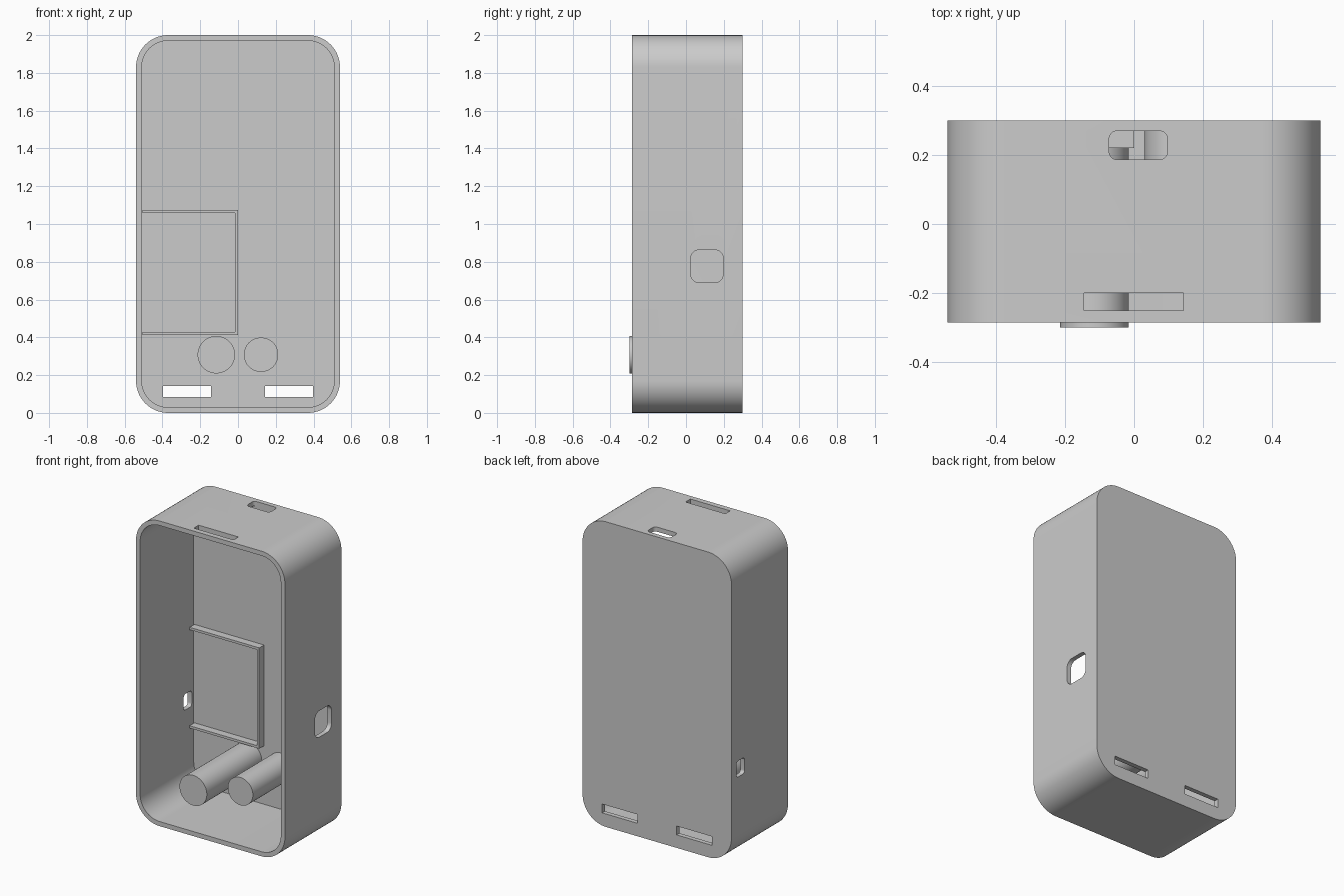
import bpy, bmesh
from math import sin, cos, pi, radians
from mathutils import Vector

if "Cube" in bpy.data.objects:
    bpy.data.objects.remove(bpy.data.objects["Cube"])


def prism(name, axis, u, v, d, r=0.0, seg=8):
    """Rounded rectangle u x v, extruded over range d along the given axis."""
    place = {"X": lambda a, b, c: (c, a, b),
             "Y": lambda a, b, c: (a, c, b),
             "Z": lambda a, b, c: (a, b, c)}[axis]
    corners = [(u[1], v[1], 1, 1), (u[0], v[1], -1, 1), (u[0], v[0], -1, -1), (u[1], v[0], 1, -1)]
    pts = []
    for k, (cu, cv, su, sv) in enumerate(corners):
        for i in range(seg + 1 if r else 1):
            t = pi / 2 * (k + i / seg)
            pts.append((cu + r * (cos(t) - su), cv + r * (sin(t) - sv)))
    bm = bmesh.new()
    face = bm.faces.new([bm.verts.new(place(a, b, d[0])) for a, b in pts])
    ext = bmesh.ops.extrude_face_region(bm, geom=[face])
    move = Vector(place(0, 0, d[1] - d[0]))
    bmesh.ops.translate(bm, vec=move, verts=[g for g in ext["geom"] if isinstance(g, bmesh.types.BMVert)])
    bmesh.ops.recalc_face_normals(bm, faces=bm.faces)
    mesh = bpy.data.meshes.new(name)
    bm.to_mesh(mesh)
    bm.free()
    obj = bpy.data.objects.new(name, mesh)
    bpy.context.collection.objects.link(obj)
    return obj


def smooth(obj):
    bpy.ops.object.select_all(action="DESELECT")
    obj.select_set(True)
    bpy.context.view_layer.objects.active = obj
    bpy.ops.object.shade_smooth_by_angle(angle=radians(30))


def cut(target, cutter):
    mod = target.modifiers.new(cutter.name, "BOOLEAN")
    mod.operation, mod.solver, mod.object = "DIFFERENCE", "EXACT", cutter
    bpy.context.view_layer.objects.active = target
    bpy.ops.object.modifier_apply(modifier=mod.name)
    bpy.data.objects.remove(cutter)


# Open-fronted case with rounded corners
case = prism("case", "Y", (-0.54, 0.54), (0, 2), (-0.285, 0.30), 0.17, 16)
cut(case, prism("cavity", "Y", (-0.51, 0.51), (0.03, 1.97), (-0.5, 0.27), 0.14, 16))

# Side ports
cut(case, prism("right_port", "X", (0.025, 0.197), (0.69, 0.863), (0.4, 0.7), 0.045))
cut(case, prism("left_port", "X", (0.165, 0.25), (0.545, 0.65), (-0.7, -0.4), 0.02))

# Top openings
cut(case, prism("top_port", "Z", (-0.072, 0.097), (0.187, 0.269), (1.9, 2.1), 0.022))
cut(case, prism("top_slot", "Z", (-0.145, 0.143), (-0.25, -0.20), (1.9, 2.1)))

# Back slots
for x in (-0.27, 0.27):
    cut(case, prism("back_slot", "Y", (x - 0.128, x + 0.128), (0.085, 0.143), (0.2, 0.4)))
smooth(case)

# Board bracket: two rails joined by an upright
for name, z in (("lower_rail", 0.413), ("upper_rail", 1.058)):
    prism(name, "Y", (-0.505, 0), (z, z + 0.016), (0.22, 0.275))
prism("bracket_upright", "Y", (-0.015, 0), (0.429, 1.058), (0.22, 0.275))

# Round posts reaching from the back wall
for name, x, r, y in (("long_post", -0.115, 0.099, -0.30), ("short_post", 0.122, 0.091, -0.15)):
    bpy.ops.mesh.primitive_cylinder_add(vertices=64, radius=r, depth=0.275 - y,
                                        location=(x, (0.275 + y) / 2, 0.308),
                                        rotation=(pi / 2, 0, 0))
    post = bpy.context.object
    post.name = name
    smooth(post)
